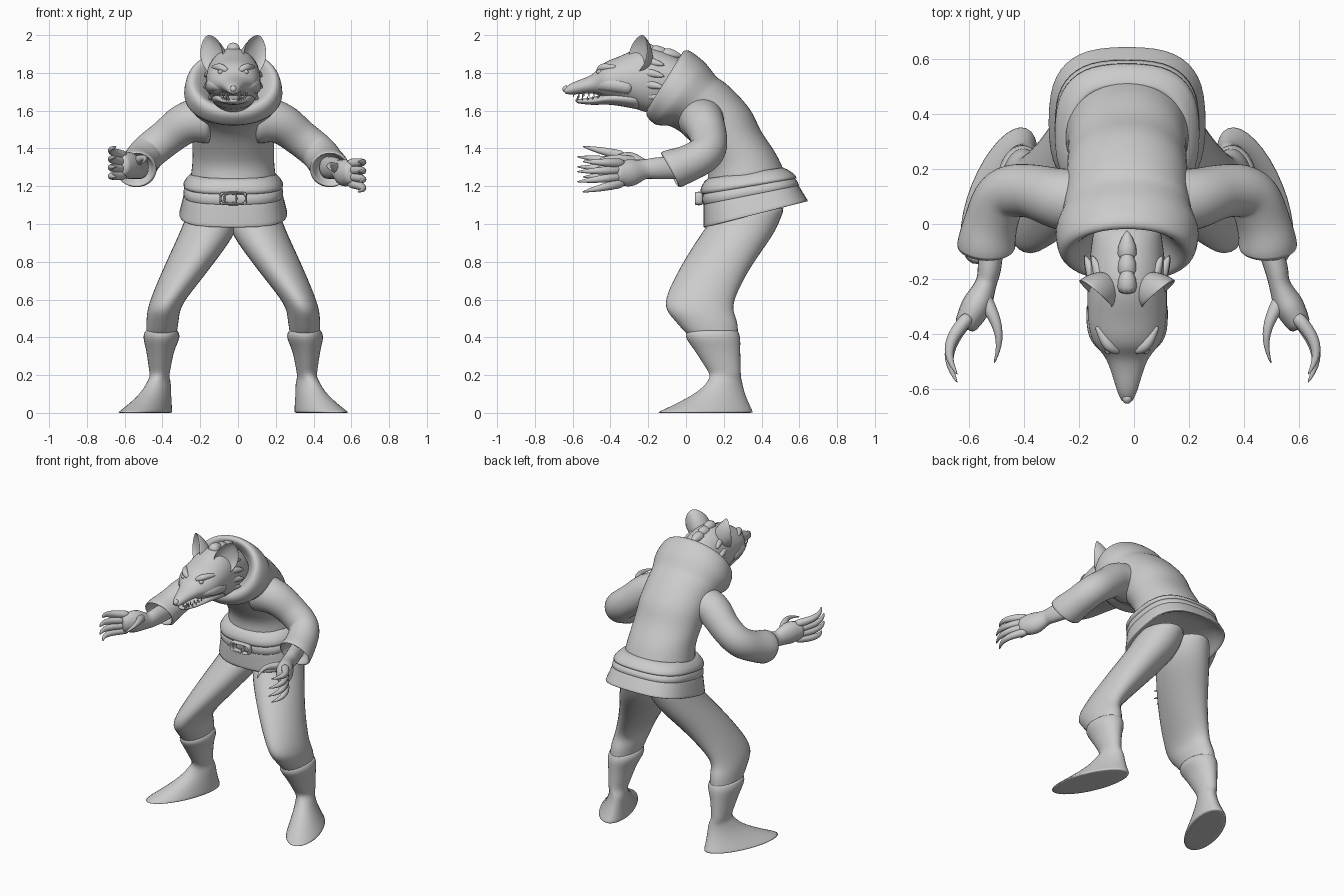
import bpy, bmesh, math
from math import sin, cos, pi
from mathutils import Vector

cube = bpy.data.objects.get("Cube")
if cube:
    bpy.data.objects.remove(cube, do_unlink=True)

SHADE = (.6, .6, .6, 1)
grey = bpy.data.materials.new("clay grey")
grey.use_nodes = True
grey.diffuse_color = SHADE
grey.node_tree.nodes["Principled BSDF"].inputs["Base Color"].default_value = SHADE
MIDLINE = -.025
SIDES = {"left": 1, "right": -1}


def spline(rows, steps=3):
    """Smoothly interpolate rows of numbers, passing through every row."""
    rows = [Vector(row) for row in rows]
    padded = [rows[0]] + rows + [rows[-1]]
    result = []
    for before, start, end, after in zip(padded, padded[1:], padded[2:], padded[3:]):
        leave, arrive = (end - before) / 2, (after - start) / 2
        for step in range(steps):
            t = step / steps
            bend = start.lerp(end, t * t * (3 - 2 * t))
            result.append(bend + leave * t * (1 - t) ** 2 - arrive * t * t * (1 - t))
    return result + [rows[-1]]


def loft(name, rings, side=1, segments=16, power=2, closed=False):
    """Skin rings of (centre, u, v) that have superellipse outlines."""
    bm = bmesh.new()
    loops = []
    for centre, u, v in rings:
        loop = []
        for index in range(segments):
            angle = 2 * pi * index / segments
            a, b = (math.copysign(abs(w) ** (2 / power), w) for w in (cos(angle), sin(angle)))
            point = centre + u * a + v * b
            loop.append(bm.verts.new((MIDLINE + side * point.x, point.y, max(point.z, 0))))
        loops.append(loop)
    pairs = list(zip(loops, loops[1:]))
    if closed:
        pairs.append((loops[-1], loops[0]))
    else:
        bm.faces.new(loops[0])
        bm.faces.new(loops[-1])
    for lower, upper in pairs:
        for i in range(segments):
            j = (i + 1) % segments
            bm.faces.new((lower[i], lower[j], upper[j], upper[i]))
    bmesh.ops.recalc_face_normals(bm, faces=bm.faces)
    mesh = bpy.data.meshes.new(name)
    bm.to_mesh(mesh)
    bm.free()
    mesh.shade_smooth()
    mesh.materials.append(grey)
    part = bpy.data.objects.new(name, mesh)
    bpy.context.collection.objects.link(part)
    smooth = part.modifiers.new("smooth", 'SUBSURF')
    smooth.levels = smooth.render_levels = 1


def section(front, back, wide):
    """One cut through the body: (y, z) at both ends and the half width."""
    return (*front, *back, wide)


def cuts(rows):
    """Turn sections into rings."""
    rings = []
    for y, z, back_y, back_z, wide in rows:
        start, end = Vector((0, y, z)), Vector((0, back_y, back_z))
        rings.append(((start + end) / 2, Vector((wide, 0, 0)), (end - start) / 2))
    return rings


def level(x, y, z, wide, deep):
    """One horizontal cut through a leg."""
    return (x, y, z, wide, deep)


def levels(rows, turn=0):
    """Turn horizontal cuts into rings, toes turned outward by an angle."""
    across, along = Vector((cos(turn), sin(turn), 0)), Vector((-sin(turn), cos(turn), 0))
    return [(Vector((x, y, z)), across * wide, along * deep) for x, y, z, wide, deep in rows]


def tube(name, points, side=1, segments=10, flat=1):
    """Round tube through points of (x, y, z, radius)."""
    places = [Vector(point[:3]) for point in points]
    rings, previous = [], None
    for i, place in enumerate(places):
        along = (places[min(i + 1, len(places) - 1)] - places[max(i - 1, 0)]).normalized()
        if previous and along.dot(previous) < 0:
            along = -along
        previous = along
        reference = Vector((0, 0, 1)) if abs(along.z) < .85 else Vector((0, 1, 0))
        u = along.cross(reference).normalized()
        radius = points[i][3]
        rings.append((place, u * radius * flat, u.cross(along) * radius))
    loft(name, rings, side, segments)


# Jacket, then the rolled cowl collar that opens around the neck
body = spline([
    section(front=(.11, 1.2), back=(.53, 1.26), wide=.23),
    section(front=(.11, 1.3), back=(.48, 1.37), wide=.218),
    section(front=(.05, 1.4), back=(.4, 1.49), wide=.22),
    section(front=(-.01, 1.47), back=(.34, 1.61), wide=.225),
    section(front=(-.07, 1.51), back=(.23, 1.73), wide=.23),
    section(front=(-.1, 1.52), back=(.16, 1.78), wide=.24)])
collar = spline([
    section(front=(-.16, 1.52), back=(.11, 1.85), wide=.265),
    section(front=(-.21, 1.57), back=(.02, 1.92), wide=.25),
    section(front=(-.19, 1.62), back=(-.02, 1.9), wide=.2),
    section(front=(-.05, 1.6), back=(.04, 1.8), wide=.1)])
loft("jacket", cuts(body + collar), segments=24, power=2.1)


def hem(drop, inset=0):
    """Cut through the flared skirt, from belt line (0) to hem (1)."""
    return section(front=(.09 + inset, 1.17 - .19 * drop),
                   back=(.57 + .08 * drop - inset, 1.25 - .13 * drop),
                   wide=.25 + .04 * drop - inset)


skirt = [hem(0, .05), hem(0), hem(.5), hem(.95), hem(1), hem(1, .02), hem(.6, .06)]
loft("jacket_skirt", cuts(skirt), segments=24, power=2.8)
belt = [hem(0, -.008), hem(.4, -.008), hem(.4, .02), hem(0, .02)]
loft("belt", cuts(belt), segments=24, power=2.8, closed=True)
fold = [hem(.1, -.022), hem(-.15, -.015), hem(-.45, .025), hem(-.3, .06), hem(.1, .03)]
loft("jacket_fold", cuts(fold), segments=24, power=2.7, closed=True)


# Belt buckle
def buckle(name, x, wide, tall, rim):
    back, face = .09, .045
    corners = ((back, 0), (face, 0), (face, rim), (back, rim))
    rings = [(Vector((x, y, 1.135)), Vector((wide - d, 0, 0)), Vector((0, 0, tall - d)))
             for y, d in corners]
    loft(name, rings, power=5, closed=True)


buckle("buckle_frame", x=0, wide=.075, tall=.037, rim=.013)
buckle("buckle_loop", x=-.015, wide=.037, tall=.03, rim=.01)

# Trouser legs and boots
trouser = spline([
    level(x=.1, y=.36, z=1.1, wide=.13, deep=.17),
    level(x=.135, y=.28, z=.96, wide=.15, deep=.195),
    level(x=.25, y=.15, z=.76, wide=.125, deep=.19),
    level(x=.355, y=.07, z=.58, wide=.092, deep=.185),
    level(x=.375, y=.11, z=.48, wide=.087, deep=.165),
    level(x=.38, y=.15, z=.4, wide=.08, deep=.13)])
shaft = spline([
    level(x=.38, y=.14, z=.44, wide=.085, deep=.135),
    level(x=.38, y=.143, z=.4, wide=.098, deep=.147),
    level(x=.387, y=.17, z=.32, wide=.074, deep=.12),
    level(x=.39, y=.21, z=.2, wide=.053, deep=.082)])
ankle, sole = Vector((.39, .21, .2)), Vector((.468, .1, 0))
foot = []
for height in (.85, .65, .45, .25, .1, 0):
    pinch = sin(height * pi / 2)
    middle = sole.lerp(ankle, pinch)
    foot.append(level(middle.x, middle.y, ankle.z * height,
                      wide=.115 - .06 * pinch, deep=.28 - .19 * pinch))
tread = level(sole.x, sole.y, 0, wide=.1, deep=.26)
for tag, side in SIDES.items():
    loft(tag + "_trouser_leg", levels(trouser), side)
    loft(tag + "_boot", levels(shaft) + levels(foot + [tread], turn=.38), side)

# Sleeves, hands and clawed fingers
sleeve = spline([(.11, .08, 1.55, .13), (.24, .09, 1.54, .115), (.35, .12, 1.46, .1),
                 (.45, .11, 1.38, .1), (.495, .01, 1.32, .1), (.515, -.09, 1.285, .112)])
lining = [(.51, -.075, 1.285, .09), (.49, 0, 1.3, .06)]
for tag, side in SIDES.items():
    tube(tag + "_sleeve", sleeve + lining, side, segments=16)
    out = .02 * side
    height = 1.29 - out
    hand = spline([(.49, 0, 1.3, .065), (.52 + out, -.15, 1.295, .062), (.535 + out, -.22, 1.29, .055),
                   (.57 + out, -.3, height, .078), (.615 + out, -.38, height, .055)])
    tube(tag + "_hand", hand, side, flat=.75)
    for finger in range(4):
        spread = 1.5 - finger
        reach = .22 + .03 * (finger in (1, 2))
        claw = []
        for step in range(7):
            t = step / 6
            claw.append((.59 + out + .08 * sin(pi * t * .8), -.33 - reach * t,
                         height - out * t + spread * (.034 + .02 * t), .028 - .025 * t * t))
        tube(f"{tag}_finger_{finger + 1}", claw, side, segments=8)
    thumb = []
    for step in range(7):
        t = step / 6
        thumb.append((.555 + out - .07 * sin(pi * t * .75), -.25 - .26 * t,
                      height + .01 + .03 * sin(pi * t), .035 - .032 * t))
    tube(tag + "_thumb", thumb, side, segments=8)

# Head, lower jaw and nose
skull = spline([
    section(front=(-.65, 1.71), back=(-.64, 1.69), wide=.02),
    section(front=(-.61, 1.745), back=(-.6, 1.685), wide=.038),
    section(front=(-.5, 1.79), back=(-.49, 1.69), wide=.075),
    section(front=(-.44, 1.85), back=(-.42, 1.66), wide=.125),
    section(front=(-.35, 1.89), back=(-.34, 1.64), wide=.145),
    section(front=(-.2, 1.94), back=(-.17, 1.58), wide=.145),
    section(front=(0, 1.86), back=(.02, 1.64), wide=.12)])
loft("head", cuts(skull), segments=20)
jaw = spline([
    section(front=(-.59, 1.66), back=(-.58, 1.64), wide=.022),
    section(front=(-.5, 1.67), back=(-.5, 1.63), wide=.06),
    section(front=(-.4, 1.7), back=(-.39, 1.63), wide=.1),
    section(front=(-.25, 1.72), back=(-.23, 1.6), wide=.12)])
loft("lower_jaw", cuts(jaw))
tube("nose", [(0, -.62, 1.715, .02), (0, -.64, 1.715, .021), (0, -.655, 1.71, .01)])

# Ear cups face forward and outward
opening = Vector((.6, -.75, .1)).normalized()
rise = Vector((.3, .15, .9))
rise = (rise - opening * rise.dot(opening)).normalized()
ear = []
for step in range(9):
    bend = pi * (step + 1) / 10
    depth = .11 if bend < pi / 2 else .04
    centre = Vector((.12, -.26, 1.9)) - (opening + rise / 2) * depth * abs(cos(bend))
    ear.append((centre, rise * .115 * sin(bend), rise.cross(opening) * .078 * sin(bend)))

for tag, side in SIDES.items():
    loft(tag + "_ear", ear, side, power=1.8)

    # Eyes under heavy brows, and full cheeks
    tube(tag + "_eye", [(.06, -.43, 1.8, .01), (.068, -.455, 1.805, .018), (.07, -.475, 1.805, .009)], side)
    tube(tag + "_brow", spline([(.03, -.465, 1.81, .012), (.07, -.44, 1.83, .022), (.11, -.37, 1.83, .01)]), side)
    tube(tag + "_cheek", spline([(.06, -.47, 1.72, .015), (.1, -.4, 1.74, .045), (.11, -.28, 1.72, .04)]), side)

    # Teeth along both jaws, with one long fang above
    for tooth in range(6):
        x, y = .025 + .009 * tooth, -.595 + .027 * tooth
        length = .035 if tooth == 1 else .02
        tube(f"{tag}_upper_tooth_{tooth + 1}", [(x, y, 1.7, .009), (x, y, 1.69 - length, .001)], side, segments=6)
        tube(f"{tag}_lower_tooth_{tooth + 1}", [(x, y + .02, 1.65, .009), (x, y + .02, 1.66 + length, .001)], side, segments=6)

    # Fur tufts down the neck, lying close to the skin
    for tuft in range(4):
        x, z = .1 + .03 * sin(tuft), 1.86 - .06 * tuft
        tube(f"{tag}_neck_tuft_{tuft + 1}", [(x - .02, -.25, z, .02), (x, -.18, z, .03), (x + .03, -.11, z - .02, .003)], side)

# Fur crest between the ears
for tuft in range(3):
    y, z = -.26 + .06 * tuft, 1.92 - .015 * tuft
    tube(f"crest_tuft_{tuft + 1}", [(0, y, z, .04), (0, y + .06, z + .01, .04), (0, y + .12, z, .004)])
